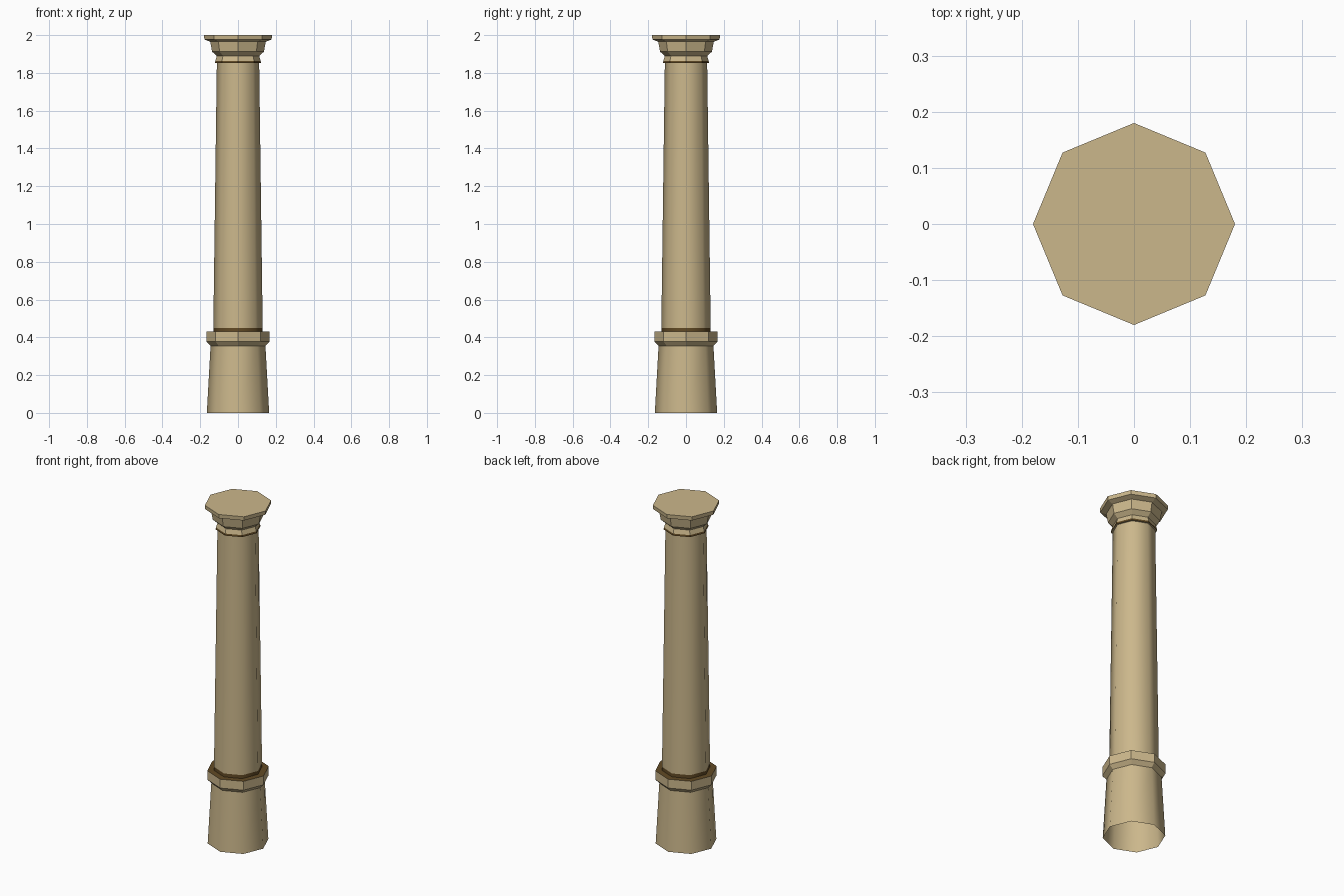
import bpy, bmesh, math

if "Cube" in bpy.data.objects:
    bpy.data.objects.remove(bpy.data.objects["Cube"])

SIDES = 8


def material(name, rgb):
    m = bpy.data.materials.new(name)
    m.diffuse_color = (*rgb, 1)
    m.use_nodes = True
    m.node_tree.nodes["Principled BSDF"].inputs["Base Color"].default_value = m.diffuse_color
    return m


stone = material("sandstone", (0.60, 0.475, 0.26))
grime = material("dark brown grime", (0.12, 0.068, 0.018))


def turned(name, profile, smooth=False, cap_top=False, dark_bands=()):
    """Octagonal part from (radius, height) points; dark_bands lists grimy segments."""
    bm = bmesh.new()
    rings = []
    for r, z in profile:
        rings.append([bm.verts.new((r * math.cos(math.tau * i / SIDES),
                                    r * math.sin(math.tau * i / SIDES), z))
                      for i in range(SIDES)])
    for k, (low, high) in enumerate(zip(rings, rings[1:])):
        for i in range(SIDES):
            j = (i + 1) % SIDES
            f = bm.faces.new((low[i], low[j], high[j], high[i]))
            f.smooth = smooth
            f.material_index = int(k in dark_bands)
    if cap_top:
        bm.faces.new(rings[-1])
    mesh = bpy.data.meshes.new(name)
    bm.to_mesh(mesh)
    bm.free()
    mesh.materials.append(stone)
    mesh.materials.append(grime)
    obj = bpy.data.objects.new(name, mesh)
    bpy.context.collection.objects.link(obj)
    return obj


# tapered pedestal, open underneath
turned("pedestal", [(0.165, 0), (0.145, 0.36)], smooth=True)

# collar with a grimy upper ledge
turned("collar", [(0.145, 0.355), (0.167, 0.378), (0.167, 0.43), (0.131, 0.43)],
       dark_bands=(2,))

# long tapered shaft, grimy where it meets the collar
turned("shaft", [(0.131, 0.43), (0.1307, 0.45), (0.112, 1.855)],
       smooth=True, dark_bands=(0,))

# neck band under the capital, grimy along its lower edge
turned("neck_band", [(0.112, 1.853), (0.122, 1.853), (0.120, 1.864), (0.112, 1.89)],
       dark_bands=(1,))

# flared capital with flat top slab
turned("capital", [(0.112, 1.89), (0.137, 1.912), (0.147, 1.965),
                   (0.178, 1.977), (0.18, 2.0)], cap_top=True)
